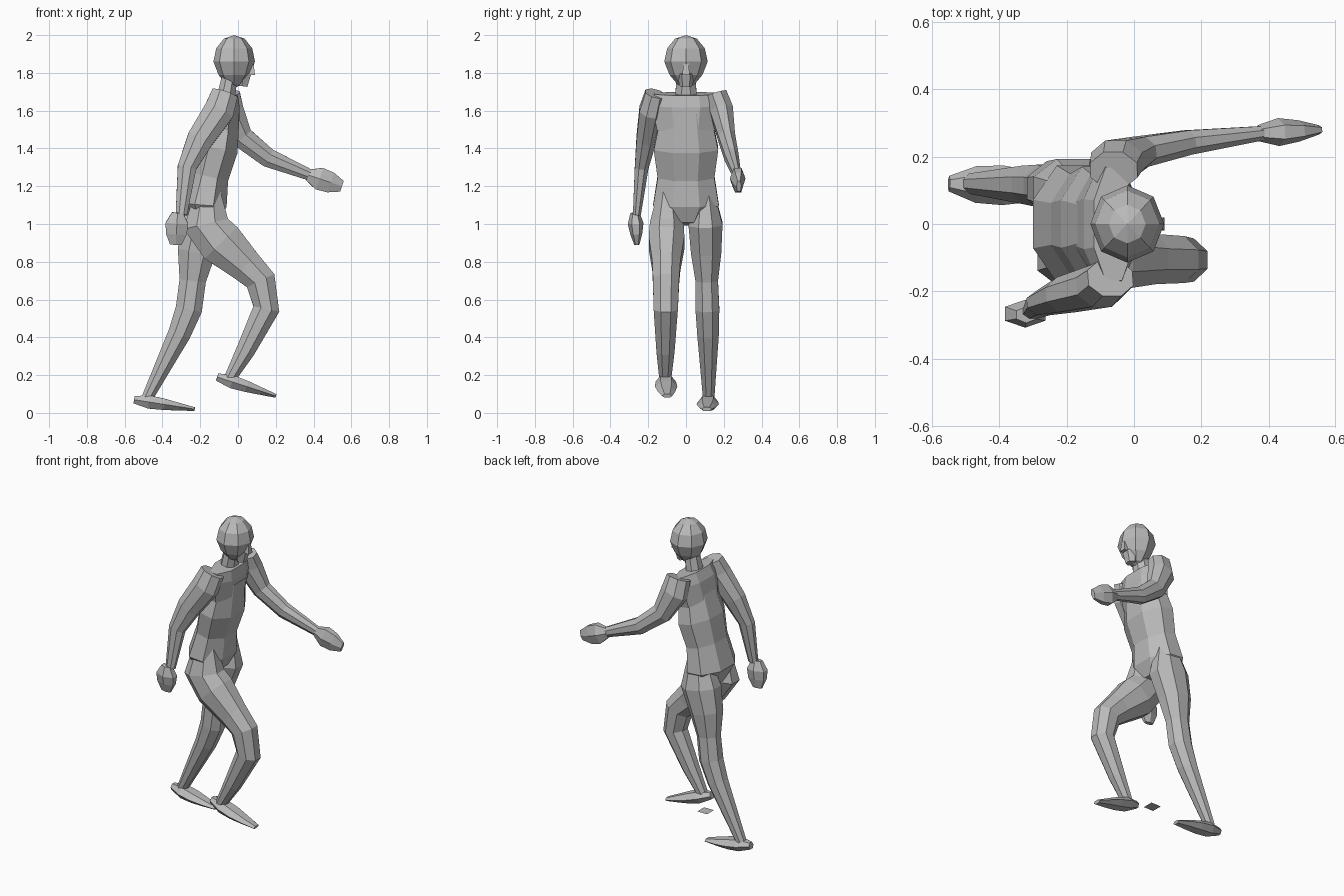
import bpy
import bmesh
from math import sin, cos, pi
from mathutils import Vector

default_cube = bpy.data.objects.get("Cube")
if default_cube:
    bpy.data.objects.remove(default_cube, do_unlink=True)

# One plain grey for the whole figure
grey = bpy.data.materials.new("plain grey")
grey.use_nodes = True
colour = (.5, .5, .5, 1)
grey.diffuse_color = colour
grey.node_tree.nodes["Principled BSDF"].inputs["Base Color"].default_value = colour


def finish(name, bm):
    """Turn a bmesh into a flat shaded grey object."""
    bmesh.ops.recalc_face_normals(bm, faces=bm.faces[:])
    mesh = bpy.data.meshes.new(name)
    bm.to_mesh(mesh)
    bm.free()
    mesh.materials.append(grey)
    obj = bpy.data.objects.new(name, mesh)
    bpy.context.scene.collection.objects.link(obj)
    return obj


def blend(ends, amount):
    """Mix the two ends of a range."""
    start, end = ends
    return start + (end - start) * amount


def loft(name, spread, flatness, stations, sides=8):
    """Skin rings (x, z, radius) square to their path.

    Spread gives y at both ends; flatness gives width over depth at both ends.
    """
    bm = bmesh.new()
    last = len(stations) - 1
    centres = [Vector((x, blend(spread, i / last), z))
               for i, (x, z, radius) in enumerate(stations)]
    grow = 1 / cos(pi / sides)
    rings = []
    for i, (centre, station) in enumerate(zip(centres, stations)):
        depth = station[-1] * grow
        width = depth * blend(flatness, i / last)
        along = centres[min(i + 1, last)] - centres[max(i - 1, 0)]
        along.normalize()
        side = Vector((0, 1, 0))
        side = (side - along * side.dot(along)).normalized()
        front = side.cross(along)
        ring = []
        for k in range(sides):
            angle = (k + .5) * 2 * pi / sides
            offset = front * cos(angle) * depth + side * sin(angle) * width
            ring.append(bm.verts.new(centre + offset))
        rings.append(ring)
    for low, high in zip(rings, rings[1:]):
        for k in range(sides):
            n = (k + 1) % sides
            bm.faces.new((low[k], low[n], high[n], high[k]))
    bm.faces.new(rings[0])
    bm.faces.new(rings[-1])
    return finish(name, bm)


def extremity(name, spread, flatness, start, tip, radii):
    """Build a hand or foot as evenly spaced rings from start to tip."""
    stations = []
    for i, radius in enumerate(radii):
        amount = i / (len(radii) - 1)
        x, z = (blend(ends, amount) for ends in zip(start, tip))
        stations.append((x, z, radius))
    loft(name, spread, flatness, stations, sides=6)


# Trunk, leaning forward from the hips, with a broad shoulder yoke
middle = (0, 0)
loft("torso", middle, (1.4, 1.6), [
    (-.17, 1, .07), (-.18, 1.1, .12), (-.15, 1.25, .1),
    (-.11, 1.4, .11), (-.07, 1.6, .08)])
loft("shoulders", middle, (1.7, 2.8), [
    (-.09, 1.5, .09), (-.07, 1.63, .08), (-.06, 1.69, .06)])
loft("neck", middle, (1.2, 1.2), [(-.07, 1.64, .05), (-.04, 1.8, .04)])

# Head: a faceted ball that narrows towards the jaw
bm = bmesh.new()
bmesh.ops.create_uvsphere(bm, u_segments=8, v_segments=6, radius=1)
for vert in bm.verts:
    narrow = 1 + .25 * min(vert.co.z, 0)
    vert.co.x *= .11 * narrow
    vert.co.y *= .115 * narrow
    vert.co.z *= .14
head = finish("head", bm)
head.location = (-.02, 0, 1.86)
loft("nose", middle, (1, 1), [(.07, 1.79, .02), (.07, 1.87, .01)], sides=4)
loft("chin", middle, (1, 1), [(.02, 1.73, .03), (.03, 1.8, .04)], sides=6)

# Left arm swings forward, right arm hangs back
upper_flat = (.8, .7)
loft("left_arm", (.16, .27), upper_flat, [
    (-.06, 1.69, .07), (-.05, 1.6, .08), (.02, 1.46, .06),
    (.16, 1.35, .05), (.38, 1.26, .03)])
loft("right_arm", (-.16, -.26), upper_flat, [
    (-.07, 1.69, .07), (-.1, 1.6, .08), (-.2, 1.45, .07),
    (-.27, 1.3, .05), (-.3, 1.05, .03)])

# Mitten hands
palm = (.03, .06, .055, .03)
palm_flat = (.7, .4)
extremity("left_hand", (.27, .28), palm_flat, (.37, 1.26), (.55, 1.2), palm)
extremity("right_hand", (-.27, -.26), palm_flat, (-.32, 1.06), (-.33, .89), palm)

# Right leg steps forward with a bent knee, left leg trails behind
thigh_flat = (.7, 1)
loft("right_leg", (-.1, -.11), thigh_flat, [
    (-.16, 1.2, .06), (-.17, 1, .12), (-.09, .9, .12), (.04, .78, .09),
    (.12, .7, .08), (.15, .55, .07), (.04, .33, .05), (-.05, .17, .03)])
loft("left_leg", (.1, .12), thigh_flat, [
    (-.16, 1.2, .06), (-.18, 1, .12), (-.22, .85, .1), (-.24, .7, .07),
    (-.26, .55, .07), (-.31, .42, .06), (-.48, .08, .03)])

# Feet, thinning from the heel to the toes
sole = (.02, .035, .03, .02, .01)
sole_flat = (1, 2.4)
extremity("right_foot", (-.11, -.1), sole_flat, (-.11, .19), (.2, .09), sole)
extremity("left_foot", (.12, .11), sole_flat, (-.55, .07), (-.23, .02), sole)

# Small flat marker hovering between the feet
bm = bmesh.new()
bmesh.ops.create_grid(bm, x_segments=1, y_segments=1, size=.035)
marker = finish("floating_marker", bm)
marker.location = (-.14, 0, .14)
